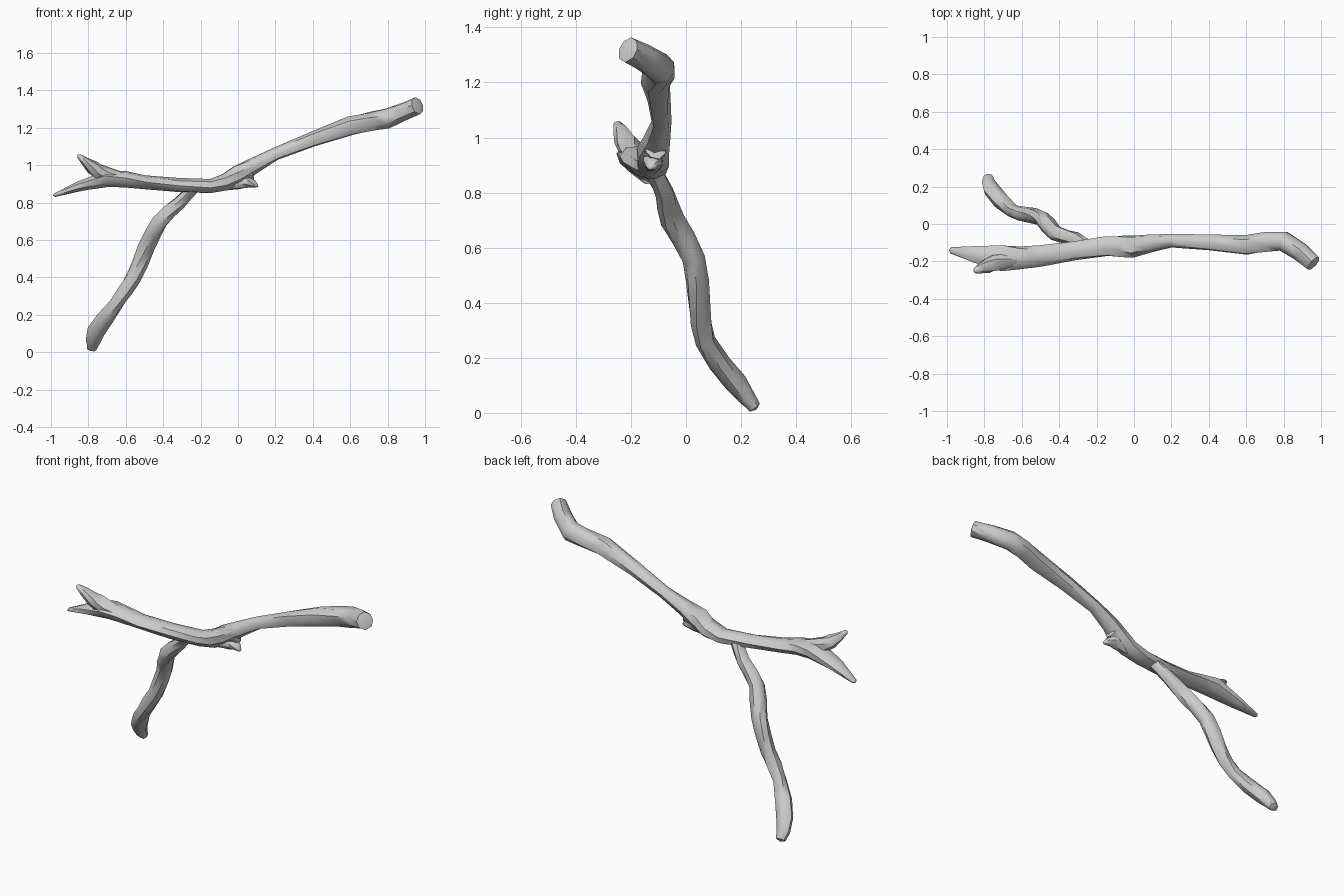
import bpy, bmesh, math, random
from mathutils import Vector

random.seed(4)
SIDES = 8
UP, BACK = Vector((0, 0, 1)), Vector((0, 1, 0))

default_cube = bpy.data.objects.get("Cube")
if default_cube:
    bpy.data.objects.remove(default_cube, do_unlink=True)

GREY = (0.6, 0.6, 0.6, 1)
bark = bpy.data.materials.new("grey_bark")
bark.use_nodes = True
bark.diffuse_color = GREY
bark.node_tree.nodes["Principled BSDF"].inputs["Base Color"].default_value = GREY


def add_midpoints(stations):
    """Insert a smooth in-between station on every span (position and radius together)."""
    points = [Vector(station) for station in stations]
    padded = [points[0]] + points + [points[-1]]
    result = []
    for before, start, end, after in zip(padded, padded[1:], padded[2:], padded[3:]):
        middle = (start + end) / 2
        result += [start, middle + (start + end - before - after) / 16]
    return result + [points[-1]]


def limb(name, stations, reference, widening):
    """Loft knobbly rings through stations of x, y, z, radius; width grows along the limb."""
    bm = bmesh.new()
    path = add_midpoints(stations)
    last = len(path) - 1
    rings = []
    for index, station in enumerate(path):
        ahead = path[min(index + 1, last)].xyz
        behind = path[max(index - 1, 0)].xyz
        tangent = (ahead - behind).normalized()
        side = reference.cross(tangent).normalized()
        other = tangent.cross(side)
        side *= 1 + widening * (index / last) ** 2
        ring = []
        for corner in range(SIDES):
            # The bark ridges wind slowly around the limb
            angle = math.tau * (corner + index / 6) / SIDES
            radius = station.w * random.uniform(0.95, 1.1)
            offset = side * math.cos(angle) + other * math.sin(angle)
            ring.append(bm.verts.new(station.xyz + offset * radius))
        rings.append(ring)

    # Skin the rings with triangles
    for ring, following in zip(rings, rings[1:]):
        for corner in range(SIDES):
            beside = (corner + 1) % SIDES
            bm.faces.new((ring[corner], ring[beside], following[beside]))
            bm.faces.new((ring[corner], following[beside], following[corner]))

    # Close both ends with slightly domed caps
    caps = [bm.faces.new(rings[0][::-1]), bm.faces.new(rings[-1])]
    bmesh.ops.recalc_face_normals(bm, faces=bm.faces)
    bmesh.ops.poke(bm, faces=caps, offset=0.01)

    mesh = bpy.data.meshes.new(name)
    bm.to_mesh(mesh)
    bm.free()
    mesh.materials.append(bark)
    branch = bpy.data.objects.new(name, mesh)
    bpy.context.collection.objects.link(branch)
    bpy.ops.object.select_all(action="DESELECT")
    branch.select_set(True)
    bpy.context.view_layer.objects.active = branch
    bpy.ops.object.shade_smooth_by_angle(angle=math.radians(50))


# Main stem, from the bent thick end to the lower fork tip
limb("main_stem", [
    (0.96, -0.21, 1.32, 0.046),
    (0.8, -0.09, 1.25, 0.053),
    (0.6, -0.11, 1.21, 0.05),
    (0.2, -0.09, 1.06, 0.033),
    (0, -0.12, 0.95, 0.052),
    (-0.15, -0.12, 0.89, 0.04),
    (-0.5, -0.17, 0.91, 0.038),
    (-0.7, -0.18, 0.93, 0.045),
    (-0.98, -0.14, 0.84, 0.01)], UP, widening=0.7)

# Upper prong of the fork
limb("upper_prong", [
    (-0.5, -0.18, 0.91, 0.02),
    (-0.7, -0.2, 0.95, 0.04),
    (-0.78, -0.22, 0.99, 0.036),
    (-0.85, -0.25, 1.05, 0.012)], UP, widening=0.2)

# Broken stub under the stem, and the web of wood that joins it to the rise
limb("broken_stub", [
    (-0.14, -0.12, 0.89, 0.03),
    (0, -0.12, 0.91, 0.036),
    (0.06, -0.12, 0.91, 0.03),
    (0.1, -0.13, 0.89, 0.01)], UP, widening=0.3)
limb("stub_web", [
    (-0.02, -0.12, 0.92, 0.04),
    (0.07, -0.11, 0.96, 0.04)], UP, widening=0)

# Hanging side branch with its crooked knee
limb("lower_branch", [
    (-0.24, -0.12, 0.88, 0.033),
    (-0.31, -0.08, 0.8, 0.034),
    (-0.42, -0.05, 0.7, 0.042),
    (-0.49, 0.03, 0.56, 0.042),
    (-0.56, 0.05, 0.4, 0.04),
    (-0.65, 0.07, 0.26, 0.037),
    (-0.76, 0.18, 0.11, 0.042),
    (-0.78, 0.25, 0.02, 0.024)], BACK, widening=0.1)
